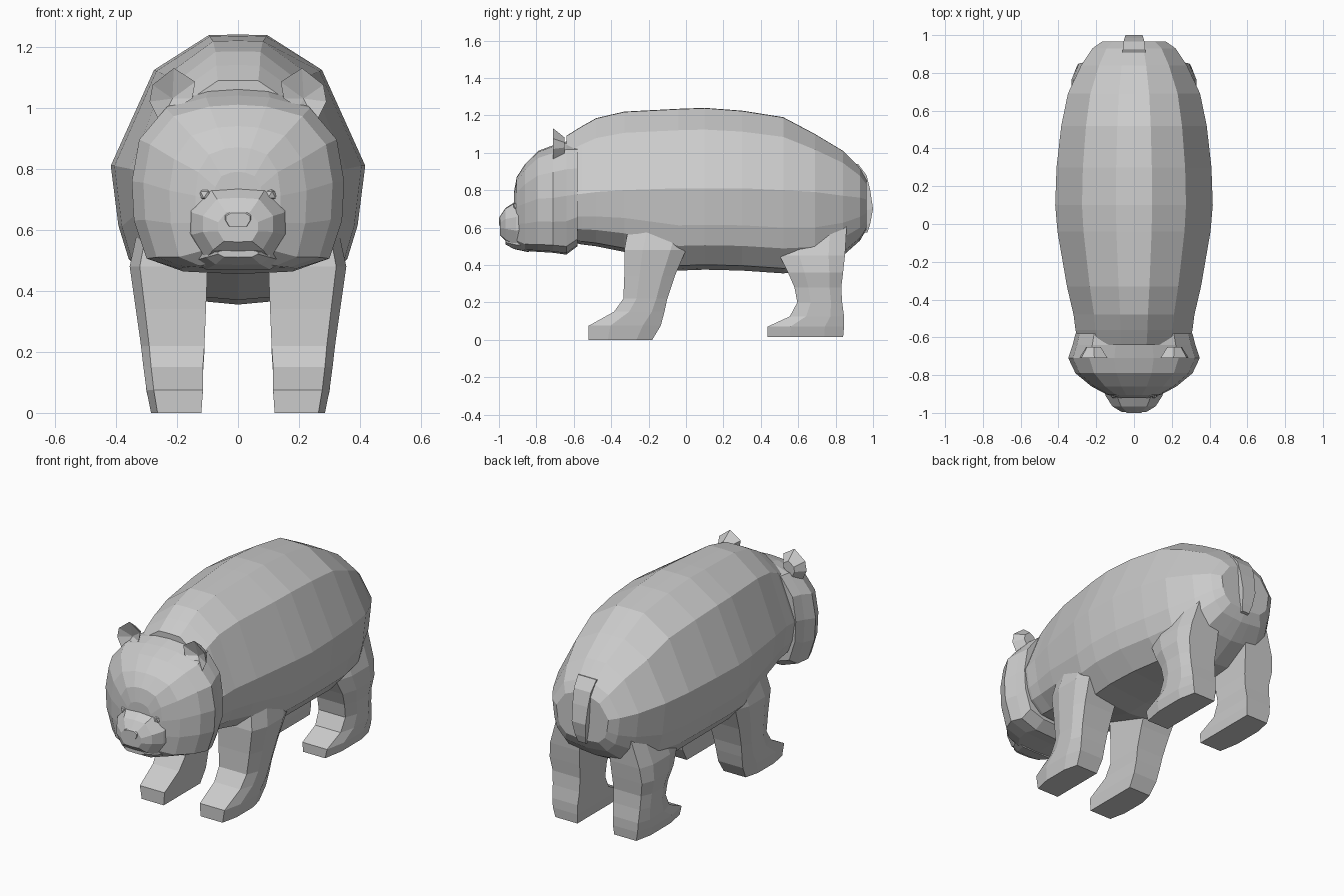
import bpy, bmesh
from mathutils import Vector

cube = bpy.data.objects.get("Cube")
if cube:
    bpy.data.objects.remove(cube, do_unlink=True)

# One plain colour for the whole animal
grey = bpy.data.materials.new("plain grey")
grey.use_nodes = True
tint = (0.6, 0.6, 0.6, 1)
grey.diffuse_color = tint
grey.node_tree.nodes["Principled BSDF"].inputs["Base Color"].default_value = tint


def finish(name, bm):
    """Turn a bmesh into a flat shaded object."""
    bmesh.ops.recalc_face_normals(bm, faces=bm.faces[:])
    mesh = bpy.data.meshes.new(name)
    bm.to_mesh(mesh)
    bm.free()
    mesh.materials.append(grey)
    obj = bpy.data.objects.new(name, mesh)
    bpy.context.collection.objects.link(obj)
    return obj


def loft(name, rings):
    """Skin closed rings of points and cap both ends."""
    bm = bmesh.new()
    loops = [[bm.verts.new(p) for p in ring] for ring in rings]
    count = len(loops[0])
    for a, b in zip(loops, loops[1:]):
        for i in range(count):
            j = (i + 1) % count
            bm.faces.new((a[i], a[j], b[j], b[i]))
    bm.faces.new(loops[0])
    bm.faces.new(loops[-1])
    return finish(name, bm)


def section(profile, y, top, mid, bottom, width):
    """Symmetric cross-section: a half profile scaled to the given extents."""
    half = []
    for px, pz in profile:
        reach = top - mid if pz > 0 else mid - bottom
        half.append((px * width, y, mid + pz * reach))
    return half + [(-x, yy, z) for x, yy, z in reversed(half[1:-1])]


def symmetric_loft(name, profile, stations):
    return loft(name, [section(profile, *s) for s in stations])


# Body: broad barrel with a flat strip along the back
# stations are y, top, mid, bottom, half width
barrel = [(0, 1), (.23, .995), (.66, .73), (1, 0), (.94, -.45),
          (.86, -.7), (.62, -.94), (.25, -.98), (0, -1)]
symmetric_loft("body", barrel, [
    (-.64, 1.09, .77, .53, .29),
    (-.56, 1.14, .78, .51, .31),
    (-.48, 1.185, .79, .5, .32),
    (-.33, 1.22, .8, .47, .355),
    (-.04, 1.235, .81, .37, .405),
    (.1, 1.24, .81, .375, .417),
    (.3, 1.225, .81, .37, .41),
    (.52, 1.19, .8, .355, .385),
    (.69, 1.1, .79, .37, .35),
    (.84, 1.01, .77, .45, .28),
    (.93, .92, .76, .53, .22),
    (.965, .86, .75, .59, .17)])

# Head: rounded, with full cheeks and a broad jaw
skull = [(0, 1), (.3, .98), (.68, .87), (.93, .55), (1, .12),
         (.98, -.35), (.86, -.84), (.55, -.97), (0, -1)]
symmetric_loft("head", skull, [
    (-.58, 1.06, .74, .5, .31),
    (-.64, 1.06, .73, .455, .325),
    (-.71, 1.04, .72, .465, .348),
    (-.79, 1.01, .72, .47, .31),
    (-.86, .94, .7, .475, .225),
    (-.905, .87, .69, .5, .14),
    (-.92, .79, .68, .54, .08)])

# Muzzle, lower lip and nose
snout = [(0, 1), (.6, .95), (1, .3), (1, -.3), (.7, -.95), (0, -1)]
symmetric_loft("muzzle", snout, [
    (-.85, .79, .64, .49, .17),
    (-.91, .74, .62, .5, .15),
    (-.965, .705, .62, .53, .115),
    (-.995, .66, .61, .56, .065)])
symmetric_loft("lower_lip", snout, [
    (-.84, .55, .51, .468, .15),
    (-.92, .54, .52, .485, .105),
    (-.965, .535, .525, .51, .065)])
symmetric_loft("nose", snout, [
    (-.96, .695, .66, .61, .06),
    (-1, .655, .64, .61, .04)])


# Legs: each level is z, front y, back y, inner x, outer x
def leg(name, side, levels):
    rings = []
    for z, front, back, inner, outer in levels:
        corner = outer - (outer - inner) * .13
        ring = [(inner, front), (corner, front),
                (outer, front * .7 + back * .3),
                (outer, front * .25 + back * .75),
                (corner, back), (inner, back)]
        rings.append([(side * x, y, z) for x, y in ring])
    loft(name, rings)


front_levels = [
    (0, -.52, -.18, .12, .285),
    (.075, -.52, -.135, .115, .3),
    (.15, -.385, -.115, .115, .31),
    (.22, -.335, -.1, .11, .318),
    (.34, -.33, -.06, .105, .335),
    (.48, -.33, 0, .1, .355),
    (.64, -.3, .05, .1, .32)]
hind_levels = [
    (.015, .435, .84, .12, .285),
    (.07, .435, .845, .115, .3),
    (.125, .555, .845, .115, .305),
    (.2, .595, .835, .11, .31),
    (.28, .58, .83, .11, .315),
    (.36, .545, .84, .105, .33),
    (.45, .5, .85, .1, .32),
    (.62, .5, .86, .1, .26)]


# Ears: a dished rim in front of a blunt back
def ear(name, side):
    rim = [(.15, 1.03), (.14, 1.085), (.21, 1.13), (.28, 1.075),
           (.29, 1.02), (.255, .95), (.2, 1.0)]
    bm = bmesh.new()
    middle = Vector((.215, 1.035))

    def ring(y, scale):
        pts = [middle + (Vector(p) - middle) * scale for p in rim]
        return [bm.verts.new((side * p.x, y, p.y)) for p in pts]

    dish = bm.verts.new((side * .215, -.675, 1.03))
    edge, back = ring(-.71, 1), ring(-.65, .5)
    for i in range(len(rim)):
        j = (i + 1) % len(rim)
        bm.faces.new((dish, edge[i], edge[j]))
        bm.faces.new((edge[i], back[i], back[j], edge[j]))
    bm.faces.new(back)
    finish(name, bm)


# Eyes: small faceted lids beside the top of the muzzle
def eye(name, side):
    bm = bmesh.new()
    bmesh.ops.create_icosphere(bm, subdivisions=1, radius=.025)
    for v in bm.verts:
        v.co = Vector((side * .105, -.9, .715)) + v.co
    finish(name, bm)


for label, side in (("left", 1), ("right", -1)):
    leg(label + "_front_leg", side, front_levels)
    leg(label + "_hind_leg", side, hind_levels)
    ear(label + "_ear", side)
    eye(label + "_eye", side)

# Tail: a flat strip hanging down the rump
tail = []
for y, z, width in ((.92, .94, .06), (.965, .88, .055), (.985, .8, .05),
                    (1, .7, .045), (.985, .62, .035), (.97, .575, .025)):
    tail.append([(-width, y, z), (width, y, z),
                 (width, y - .05, z - .01), (-width, y - .05, z - .01)])
loft("tail", tail)
